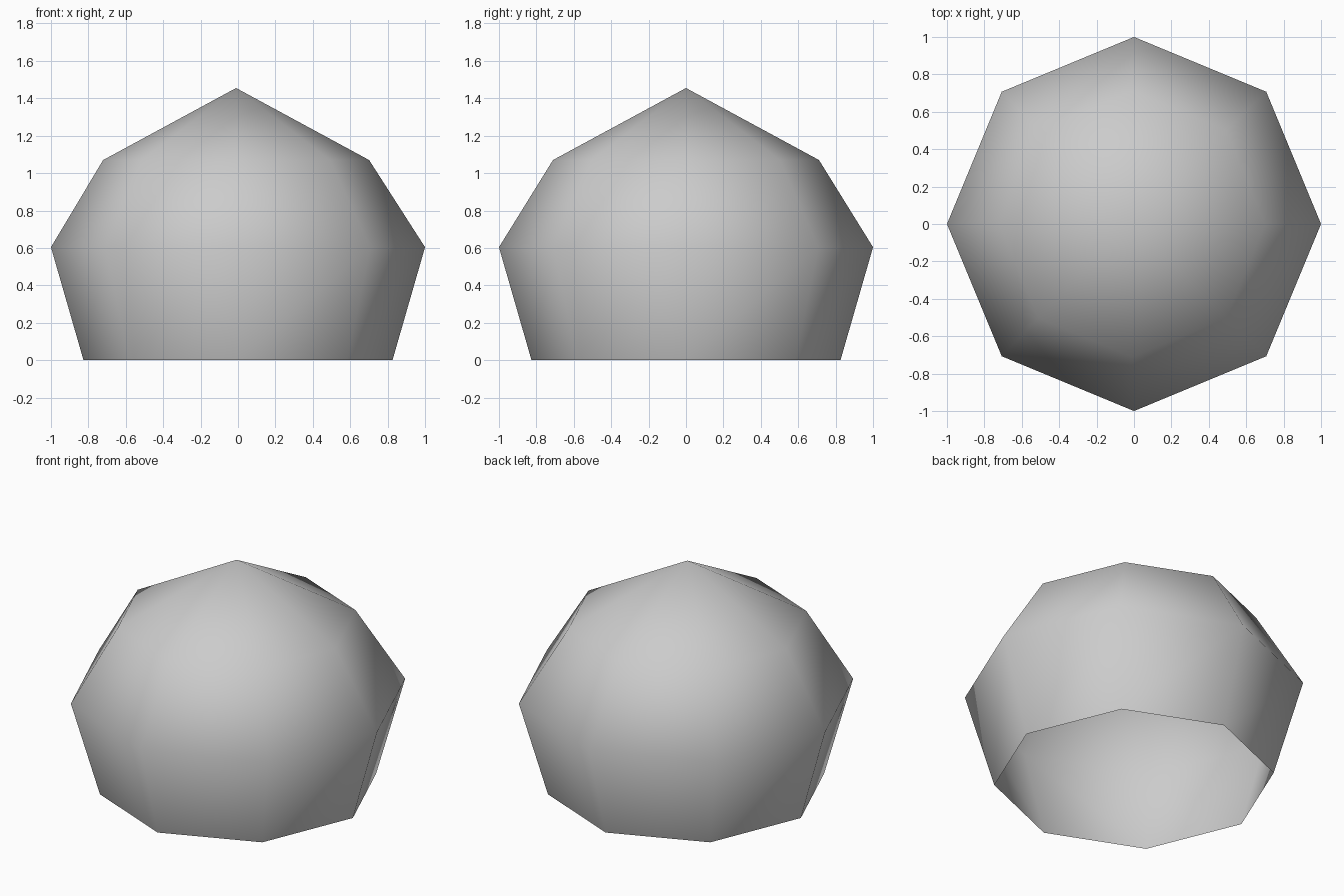
import bpy
import bmesh
from math import cos, sin, tau

SIDES = 8
# Rings from the open rim upward: radius, height, sideways shift
RINGS = [(0.826, 0.0, 0.0), (1.0, 0.604, 0.0), (0.711, 1.07, -0.01)]
APEX = (-0.01, 0.0, 1.455)

cube = bpy.data.objects.get("Cube")
if cube:
    bpy.data.objects.remove(cube, do_unlink=True)

# Single plain grey material
grey = bpy.data.materials.new("plain_grey")
grey.use_nodes = True
colour = (0.6, 0.6, 0.6, 1.0)
grey.diffuse_color = colour
grey.node_tree.nodes["Principled BSDF"].inputs["Base Color"].default_value = colour


def add_ring(bm, radius, height, shift):
    return [bm.verts.new((radius * cos(tau * i / SIDES) + shift,
                          radius * sin(tau * i / SIDES), height))
            for i in range(SIDES)]


# Dome shell, open underneath
bm = bmesh.new()
rings = [add_ring(bm, *ring) for ring in RINGS]
tip = bm.verts.new(APEX)
for i in range(SIDES):
    j = (i + 1) % SIDES
    for low, high in zip(rings, rings[1:]):
        bm.faces.new((low[i], low[j], high[j], high[i]))
    bm.faces.new((rings[-1][i], rings[-1][j], tip))
for face in bm.faces:
    face.smooth = True

mesh = bpy.data.meshes.new("dome_shell")
bm.to_mesh(mesh)
bm.free()
mesh.materials.append(grey)
dome = bpy.data.objects.new("dome_shell", mesh)
bpy.context.collection.objects.link(dome)
